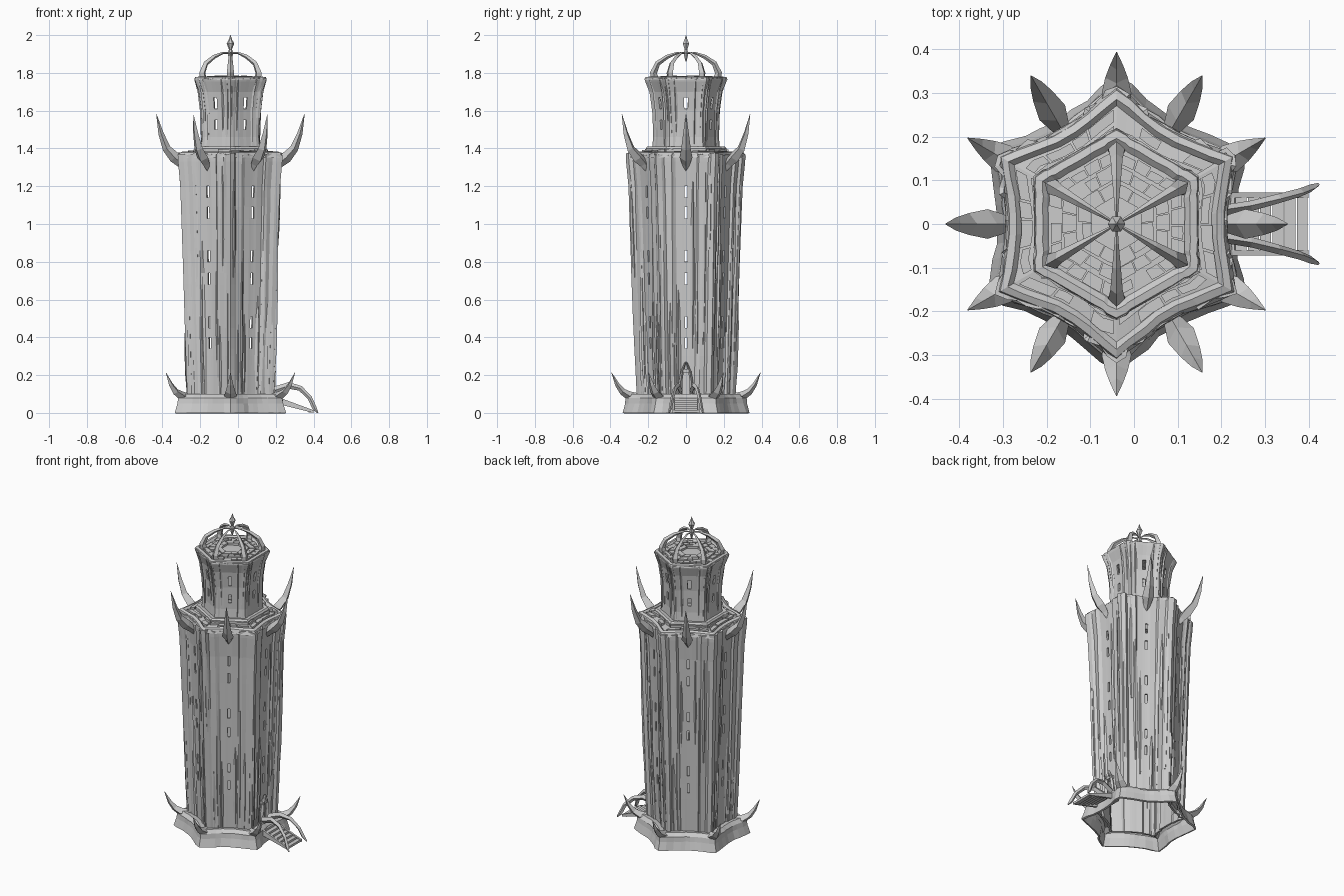
import bpy, bmesh, math, random
from mathutils import Vector

if "Cube" in bpy.data.objects:
    bpy.data.objects.remove(bpy.data.objects["Cube"])

random.seed(7)
CX = -0.04  # tower axis


def P(r, deg, z, lat=0.0):
    a = math.radians(deg)
    return Vector((CX + r * math.cos(a) - lat * math.sin(a), r * math.sin(a) + lat * math.cos(a), z))


def finish(bm, name, recalc=True, thick=0):
    if recalc:
        bmesh.ops.recalc_face_normals(bm, faces=bm.faces)
    me = bpy.data.meshes.new(name)
    bm.to_mesh(me)
    bm.free()
    ob = bpy.data.objects.new(name, me)
    bpy.context.collection.objects.link(ob)
    if thick:
        m = ob.modifiers.new("thickness", 'SOLIDIFY')
        m.thickness = thick
        m.offset = -1
    return ob


def lerp(table, x):
    if x <= table[0][0]:
        return table[0][1]
    for (a, fa), (b, fb) in zip(table, table[1:]):
        if x <= b:
            return fa + (fb - fa) * (x - a) / (b - a)
    return table[-1][1]


def mirrored(half):
    # full set of columns across one of the six concave sides
    return half + [(-a, f) for a, f in reversed(half[1:])]


def loft(name, cols, rings, hole=None, jit=0.0, top_jit=0.0, thick=0, cap=False):
    """Six-pointed star shell through (radius, height) rings."""
    bm = bmesh.new()
    stack = [[] for _ in rings]
    n = len(rings)
    for s in range(6):
        for off, fac in cols:
            free = abs(off) > 6
            j = [random.uniform(-jit, jit) if free else 0 for _ in range(3)]
            da = [random.uniform(-60, 60) * jit if 6 < abs(off) < 29 else 0 for _ in range(2)]
            dz = random.uniform(-top_jit, top_jit)
            for i, (r, z) in enumerate(rings):
                t = i / max(1, n - 1)
                dr = lerp([(0, j[0]), (.5, j[1]), (1, j[2])], t)
                v = bm.verts.new(P(r * (fac + dr), s * 60 + off + da[0] + (da[1] - da[0]) * t,
                                   z + (dz if i == n - 1 else 0)))
                stack[i].append(v)
    N, k = len(stack[0]), len(cols)
    for i in range(n - 1):
        for c in range(N):
            d = (c + 1) % N
            if hole and hole(c // k, cols[c % k][0], rings[i][1], rings[i + 1][1]):
                continue
            bm.faces.new((stack[i][c], stack[i][d], stack[i + 1][d], stack[i + 1][c]))
    if cap:
        bm.faces.new(stack[-1])
    return finish(bm, name, False, thick)


def horn(bm, deg, pts):
    """Four-sided tapering horn: pts = (radius, height, half width, half depth[, side shift])."""
    c = [P(p[0], deg, p[1], p[4] if len(p) > 4 else 0) for p in pts]
    a = math.radians(deg)
    side = Vector((-math.sin(a), math.cos(a), 0))
    rings = []
    for i, p in enumerate(pts):
        t = (c[min(i + 1, len(c) - 1)] - c[max(i - 1, 0)]).normalized()
        nrm = t.cross(side).normalized()
        rings.append([bm.verts.new(c[i] + d) for d in
                      (side * p[2], nrm * p[3], -side * p[2], -nrm * p[3])])
    for A, B in zip(rings, rings[1:]):
        for q in range(4):
            bm.faces.new((A[q], A[(q + 1) % 4], B[(q + 1) % 4], B[q]))
    bm.faces.new(rings[0])
    bm.faces.new(rings[-1])


def hexa(bm, bottom, top):
    b = [bm.verts.new(v) for v in bottom]
    t = [bm.verts.new(v) for v in top]
    n = len(b)
    bm.faces.new(b)
    bm.faces.new(t)
    for i in range(n):
        bm.faces.new((b[i], b[(i + 1) % n], t[(i + 1) % n], t[i]))


def box(bm, x0, x1, y0, y1, z0, z1):
    q = [(x0, y0), (x1, y0), (x1, y1), (x0, y1)]
    hexa(bm, [(x, y, z0) for x, y in q], [(x, y, z1) for x, y in q])


def horn_ring(name, start, pts):
    bm = bmesh.new()
    for k in range(6):
        horn(bm, start + 60 * k, pts)
    return finish(bm, name)


def window_test(wins, half, door=None):
    def hole(s, off, z0, z1):
        zm = (z0 + z1) / 2
        if door and s == 0 and -half * 3.2 < off < half * 3 and door[0] < zm < door[1]:
            return True
        return abs(off + half) < 0.01 and any(a < zm < b for a, b in wins)
    return hole


def levels(prof, extra):
    zs = sorted({z for z, _ in prof} | set(extra))
    return [(lerp(prof, z), z) for z in zs]


# main shaft with window slits and a doorway on the right
body_cols = mirrored([(-30, 1.0), (-25, .955), (-23.5, .90), (-17, .87), (-14, .855),
                      (-12.5, .815), (-5.2, .80), (-1.7, .795)])
body_prof = [(.06, .262), (.3, .272), (.8, .288), (1.2, .303), (1.33, .316), (1.37, .318)]
body_wins = [(.34, .40), (.45, .51), (.68, .74), (.80, .86), (1.03, 1.09), (1.14, 1.20)]
loft("tower_wall", body_cols, levels(body_prof, [z for w in body_wins for z in w] + [.09, .23]),
     window_test(body_wins, 1.7, (.09, .23)), jit=.017, top_jit=.008, thick=.012)

# upright stone splinters on the shaft
bm = bmesh.new()
for s in range(6):
    for o in (-27, -21, -15.5, -10, 10, 15.5, 21, 27):
        z0 = random.choice((.09, .09, random.uniform(.2, .9)))
        z1 = min(1.36, z0 + random.uniform(.35, 1.1))
        o += random.uniform(-1.5, 1.5)
        f = lerp(body_cols, o)
        w = random.uniform(.008, .015)
        pts = [(lerp(body_prof, z) * f - d, z, ww, dd) for z, d, ww, dd in
               ((z0, .004, w * .5, .006), (z0 * .7 + z1 * .3, .002, w, .011),
                (z0 * .3 + z1 * .7, .003, w * .8, .010), (z1, .006, .002, .003))]
        horn(bm, s * 60 + o, pts)
finish(bm, "wall_splinters")

# flared base ring, open underneath
base_cols = mirrored([(-30, 1.0), (-24, .945), (-16, .865), (-9, .825), (-3, .81)])
loft("base_ring", base_cols, [(.338, 0), (.322, .05), (.318, .08), (.295, .10), (.255, .095)],
     jit=.012, thick=.012)

# terrace on the shaft and collar below the turret
ter_cols = mirrored([(-30, 1.0), (-24, .93), (-15, .855), (-6, .81)])
loft("terrace", ter_cols, [(.316, 1.352), (.305, 1.378), (.285, 1.385), (.27, 1.372), (.16, 1.385)], jit=.01)
tur_cols = mirrored([(-30, 1.0), (-24, .955), (-21, .92), (-13, .89), (-3.4, .865)])
loft("turret_collar", tur_cols, [(.212, 1.375), (.214, 1.40), (.205, 1.41), (.165, 1.405)], jit=.01)

# turret with window slits
tur_prof = [(1.38, .182), (1.46, .174), (1.6, .178), (1.7, .193), (1.755, .215), (1.77, .219)]
tur_wins = [(1.50, 1.55), (1.61, 1.67)]
loft("turret_wall", tur_cols, levels(tur_prof, [z for w in tur_wins for z in w]),
     window_test(tur_wins, 3.4), jit=.012, top_jit=.004, thick=.01)
loft("turret_roof", tur_cols, [(.219, 1.762), (.214, 1.777), (.195, 1.78), (.18, 1.768), (.03, 1.772)],
     jit=.006, cap=True)

# turret splinters
bm = bmesh.new()
for s in range(6):
    for o in (-26, -17, 17, 26):
        f = lerp(tur_cols, o)
        z0 = random.uniform(1.4, 1.5)
        horn(bm, s * 60 + o + random.uniform(-2, 2),
             [(lerp(tur_prof, z) * f - .002, z, w, w) for z, w in
              ((z0, .003), (1.6, .009), (1.7, .008), (1.765, .004))])
finish(bm, "turret_splinters")


# broken paving slabs in rings that follow the concave sides
def paving(name, cols, bands):
    bm = bmesh.new()
    for r0, r1, z, n in bands:
        for s in range(6):
            cuts = [-29 + 58 * i / n + (random.uniform(-3, 3) if 0 < i < n else 0) for i in range(n + 1)]
            for a, b in zip(cuts, cuts[1:]):
                if random.random() < .15:
                    continue
                m = (a + b) / 2
                out = r1 + random.uniform(-.008, .006)
                q = [(r0, a + .6), (out, a + .6), (out, m), (out, b - .6), (r0, b - .6), (r0, m)]
                h = z + random.uniform(0, .005)
                hexa(bm, [P(r * lerp(cols, o), s * 60 + o, z - .012) for r, o in q],
                     [P(r * lerp(cols, o), s * 60 + o, h) for r, o in q])
    finish(bm, name)


paving("terrace_slabs", ter_cols, [(.238, .268, 1.384, 4), (.208, .232, 1.392, 3)])
paving("roof_slabs", tur_cols, [(.145, .175, 1.776, 4), (.105, .138, 1.780, 3), (.065, .098, 1.782, 2)])

# spikes: upper ones on the sides, lower ones on the corners
horn_ring("upper_spikes", 0, [(.235, 1.275, .004, .004), (.258, 1.32, .022, .025), (.295, 1.352, .034, .03),
                              (.338, 1.40, .025, .022), (.368, 1.48, .015, .014), (.392, 1.582, .001, .001)])
horn_ring("lower_spikes", 30, [(.25, .085, .018, .018), (.30, .09, .034, .024), (.335, .112, .026, .018),
                               (.364, .15, .015, .012), (.394, .213, .001, .001)])

# crown of curved ribs and the finial
horn_ring("crown_ribs", 30, [(.165, 1.765, .019, .022), (.172, 1.80, .019, .018), (.15, 1.85, .014, .014),
                             (.10, 1.885, .010, .011), (.045, 1.906, .005, .006), (.012, 1.905, .003, .004)])
bm = bmesh.new()
prof = [(.003, 1.86), (.013, 1.895), (.013, 1.91), (.008, 1.925), (.02, 1.955), (.008, 1.978), (.001, 2.0)]
rings = [[bm.verts.new(P(r, 60 * k, z)) for k in range(6)] for r, z in prof]
for A, B in zip(rings, rings[1:]):
    for k in range(6):
        bm.faces.new((A[k], A[(k + 1) % 6], B[(k + 1) % 6], B[k]))
bm.faces.new(rings[0])
bm.faces.new(rings[-1])
finish(bm, "finial")

# entrance stairs with sloping side stringers
bm = bmesh.new()
for i in range(7):
    x = .205 + i * .028
    z = .078 - i * .0105
    box(bm, x, x + .025, -.062, .062, max(0, z - .014), z)
for s in (-1, 1):
    y0, y1 = s * .06, s * .072
    hexa(bm, [(.2, y0, .05), (.4, y0, 0), (.4, y0, .014), (.2, y0, .088)],
         [(.2, y1, .05), (.4, y1, 0), (.4, y1, .014), (.2, y1, .088)])
finish(bm, "stairs")

# clawed arms arching over the stairs
bm = bmesh.new()
for s in (-1, 1):
    horn(bm, 0, [(.235, .12, .012, .02, s * .03), (.31, .145, .012, .018, s * .042),
                 (.37, .13, .011, .014, s * .058), (.42, .08, .01, .012, s * .072),
                 (.445, .025, .009, .012, s * .082), (.462, 0, .004, .004, s * .09)])
finish(bm, "stair_arms")

# door frame with a pointed top
bm = bmesh.new()
for s in (-1, 1):
    horn(bm, 0, [(.222, .08, .009, .012, s * .03), (.226, .17, .009, .013, s * .028),
                 (.228, .22, .008, .012, s * .02), (.23, .268, .004, .006, s * .003)])
box(bm, .17, .195, -.026, .026, .215, .232)
finish(bm, "door_frame")
